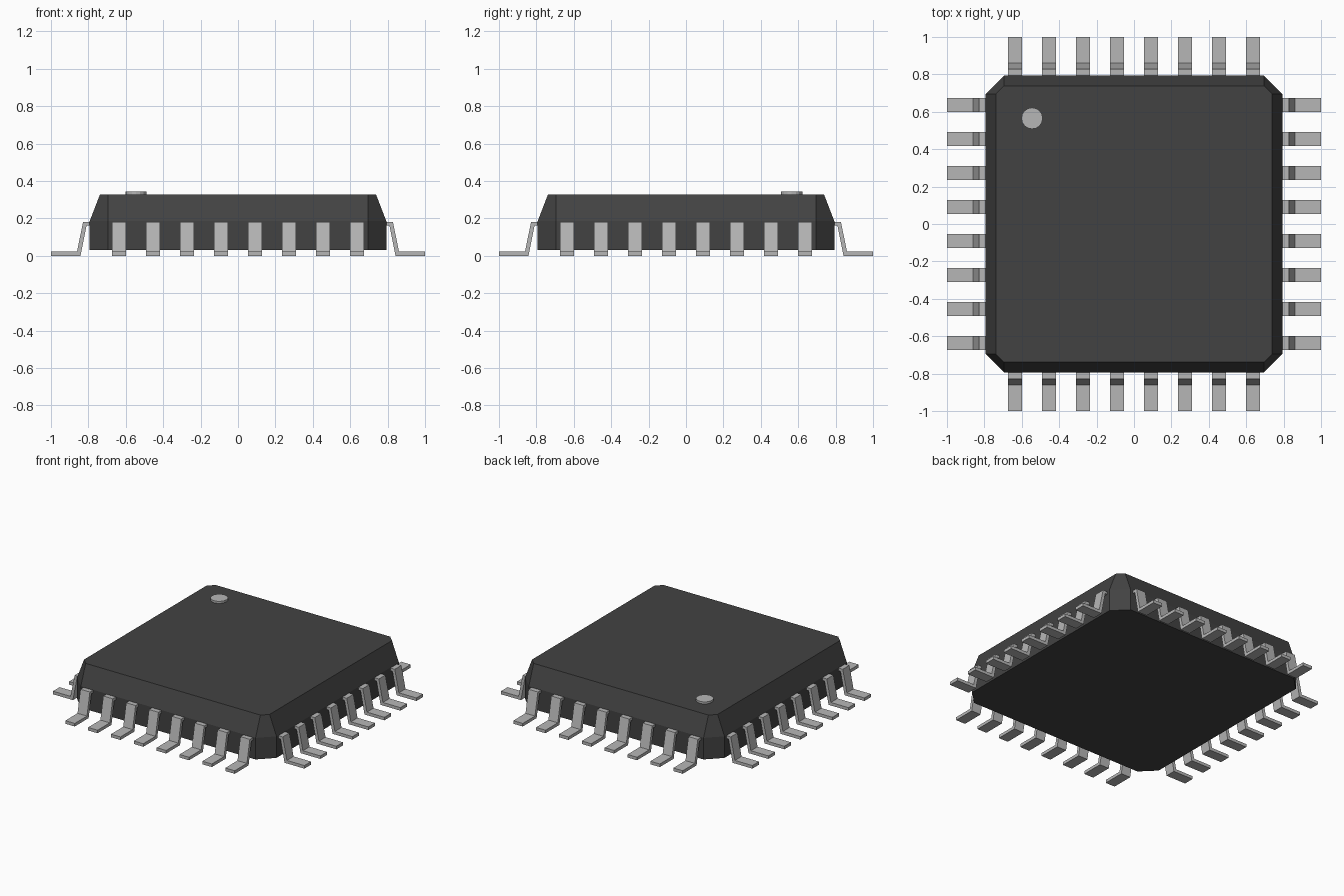
import bpy
import math

cube = bpy.data.objects.get("Cube")
if cube:
    bpy.data.objects.remove(cube, do_unlink=True)


def material(name, level):
    mat = bpy.data.materials.new(name)
    mat.use_nodes = True
    colour = (level, level, level, 1)
    mat.diffuse_color = colour
    mat.node_tree.nodes["Principled BSDF"].inputs["Base Color"].default_value = colour
    return mat


def add_mesh(name, verts, faces, mat):
    mesh = bpy.data.meshes.new(name)
    mesh.from_pydata(verts, [], faces)
    mesh.materials.append(mat)
    obj = bpy.data.objects.new(name, mesh)
    bpy.context.collection.objects.link(obj)
    return obj


def loft(name, rings, mat):
    """Skin a stack of equal rings and cap both ends."""
    n = len(rings[0])
    faces = [tuple(reversed(range(n))),
             tuple(range((len(rings) - 1) * n, len(rings) * n))]
    for r in range(len(rings) - 1):
        for i in range(n):
            j = (i + 1) % n
            faces.append((r * n + i, r * n + j, (r + 1) * n + j, (r + 1) * n + i))
    return add_mesh(name, [v for ring in rings for v in ring], faces, mat)


black = material("black plastic", 0.055)
silver = material("silver metal", 0.47)


# Package body: square with cut corners, upright below and tapered above
def cut_square(half, corner, z):
    ring = []
    for k in range(4):
        c, s = round(math.cos(k * math.pi / 2)), round(math.sin(k * math.pi / 2))
        for x, y in ((half, -corner), (half, corner)):
            ring.append((c * x - s * y, s * x + c * y, z))
    return ring


loft("package_body", [cut_square(0.793, 0.695, 0.03),
                      cut_square(0.793, 0.695, 0.185),
                      cut_square(0.738, 0.695, 0.328)], black)

# Corner marker dot on the top
bpy.ops.mesh.primitive_cylinder_add(vertices=16, radius=0.057, depth=0.025,
                                    location=(-0.545, 0.565, 0.3305))
dot = bpy.context.object
dot.name = "marker_dot"
dot.data.materials.append(silver)

# Bent pins: one gull-wing profile, eight per side on all four sides
PROFILE = [(1.0, 0.0), (1.0, 0.022), (0.861, 0.022), (0.828, 0.182),
           (0.76, 0.182), (0.76, 0.162), (0.81, 0.162), (0.842, 0.0)]
PITCH, HALF_WIDTH = 0.1818, 0.0375

pin = loft("pin", [[(x, HALF_WIDTH, z) for x, z in PROFILE],
                   [(x, -HALF_WIDTH, z) for x, z in PROFILE]], silver)
pin_mesh = pin.data
bpy.data.objects.remove(pin)

for k, side in enumerate(("left", "back", "right", "front")):
    angle = k * math.pi / 2
    for i in range(8):
        offset = (i - 3.5) * PITCH
        obj = bpy.data.objects.new(f"{side}_pin_{i + 1}", pin_mesh)
        obj.location = (-math.sin(angle) * offset, math.cos(angle) * offset, 0)
        obj.rotation_euler.z = angle
        bpy.context.collection.objects.link(obj)
